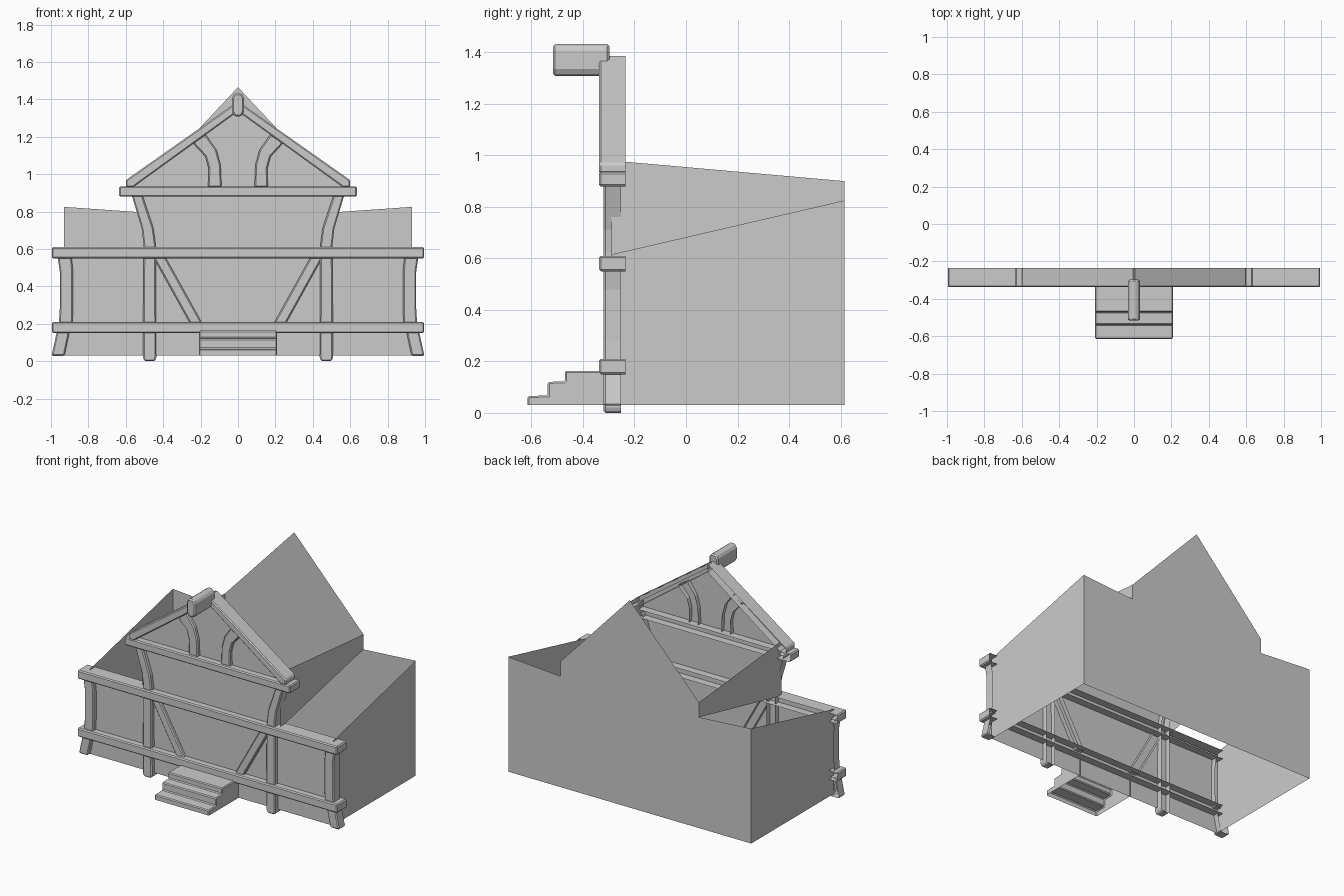
import bpy, bmesh

if "Cube" in bpy.data.objects:
    bpy.data.objects.remove(bpy.data.objects["Cube"])

WALL_Y = -0.29


def finish(name, bm, bevel=0.0, mirror=False):
    bmesh.ops.recalc_face_normals(bm, faces=bm.faces)
    me = bpy.data.meshes.new(name)
    bm.to_mesh(me)
    bm.free()
    ob = bpy.data.objects.new(name, me)
    bpy.context.collection.objects.link(ob)
    if bevel:
        b = ob.modifiers.new("Bevel", 'BEVEL')
        b.width, b.segments, b.limit_method = bevel, 1, 'ANGLE'
        b.angle_limit = 0.7
    if mirror:
        m = ob.modifiers.new("Mirror", 'MIRROR')
        m.use_axis[0] = True
    return ob


def timber(name, profile, y0, y1, bevel=0.007, mirror=False, back=False):
    """Front (x, z) outline pushed back to y1; the hidden back stays open."""
    bm = bmesh.new()
    f = [bm.verts.new((x, y0, z)) for x, z in profile]
    b = [bm.verts.new((x, y1, z)) for x, z in profile]
    n = len(profile)
    bm.faces.new(f)
    for i in range(n):
        j = (i + 1) % n
        bm.faces.new((f[i], b[i], b[j], f[j]))
    if back:
        bm.faces.new(b[::-1])
    ob = finish(name, bm, bevel, mirror)
    # open shells: make the front face look towards -y
    if ob.data.polygons[0].normal.y > 0:
        ob.data.flip_normals()
    return ob


def rect(x0, x1, z0, z1):
    return [(x0, z0), (x1, z0), (x1, z1), (x0, z1)]


def sheet(name, points, mirror=False):
    bm = bmesh.new()
    bm.faces.new([bm.verts.new(p) for p in points])
    return finish(name, bm, 0, mirror)


def symmetric(half):
    return half + [(-x, z) for x, z in reversed(half) if x]


# thin wall panels, open above and below
front = symmetric([(0.93, 0.03), (0.93, 0.60), (0.49, 0.60), (0.49, 0.68),
                   (0.54, 0.90), (0.575, 0.955), (0, 1.36)])
sheet("front_wall", [(x, WALL_Y, z) for x, z in front])
back = symmetric([(0.93, 0.03), (0.93, 0.825), (0.53, 0.797), (0.53, 0.90), (0, 1.465)])
sheet("back_wall", [(x, 0.615, z) for x, z in back])
sheet("side_wall", [(0.93, WALL_Y, 0.03), (0.93, 0.615, 0.03),
                    (0.93, 0.615, 0.825), (0.93, WALL_Y, 0.615)], True)
sheet("upper_side_wall", [(0.53, WALL_Y, 0.60), (0.53, 0.615, 0.797),
                          (0.53, 0.615, 0.90), (0.53, WALL_Y, 0.98)], True)

# horizontal beams
for name, half, z0, z1 in (("lower_beam", 0.995, 0.15, 0.21),
                           ("middle_beam", 0.995, 0.55, 0.61),
                           ("gable_beam", 0.635, 0.88, 0.935)):
    timber(name, rect(-half, half, z0, z1), -0.338, -0.235)

# main posts, leaning out above the middle beam
timber("main_post", [(0.445, 0), (0.50, 0), (0.508, 0.02), (0.505, 0.62), (0.515, 0.71),
                     (0.572, 0.90), (0.515, 0.90), (0.452, 0.71), (0.44, 0.62), (0.437, 0.02)],
       -0.32, -0.253, mirror=True)

# corner posts and splayed feet
timber("corner_post", [(0.885, 0.20), (0.958, 0.20), (0.953, 0.28), (0.953, 0.48), (0.965, 0.56),
                       (0.89, 0.56), (0.882, 0.48), (0.882, 0.28)], -0.32, -0.253, mirror=True)
timber("corner_foot", [(0.928, 0.028), (0.997, 0.028), (0.968, 0.16), (0.90, 0.16)],
       -0.32, -0.253, mirror=True)

# diagonal braces and curved gable braces
timber("diagonal_brace", [(0.19, 0.20), (0.255, 0.20), (0.455, 0.56), (0.39, 0.56)],
       -0.312, -0.26, mirror=True)
timber("gable_brace", [(0.088, 0.93), (0.16, 0.93), (0.157, 1.03), (0.175, 1.095), (0.245, 1.17),
                       (0.175, 1.215), (0.115, 1.13), (0.093, 1.05)],
       -0.315, -0.26, mirror=True)

# sloping gable boards
timber("gable_board", [(0, 1.335), (0.56, 0.93), (0.60, 0.93), (0.60, 0.968), (0, 1.39)],
       -0.338, -0.235, mirror=True)

# chamfered ridge beam
timber("ridge_beam", symmetric([(0.018, 1.308), (0.033, 1.335), (0.033, 1.408), (0.018, 1.433)]),
       -0.517, -0.297, bevel=0.009, back=True)

# hollow entrance steps
bm = bmesh.new()
steps = [(-0.615, 0.03), (-0.615, 0.065), (-0.537, 0.068), (-0.537, 0.12),
         (-0.47, 0.123), (-0.47, 0.163), (-0.28, 0.163), (-0.28, 0.03)]
left, right = [[bm.verts.new((x, y, z)) for y, z in steps] for x in (-0.208, 0.208)]
bm.faces.new(left)
bm.faces.new(right[::-1])
for i in range(6):
    bm.faces.new((left[i], right[i], right[i + 1], left[i + 1]))
finish("entrance_steps", bm, 0.006)
